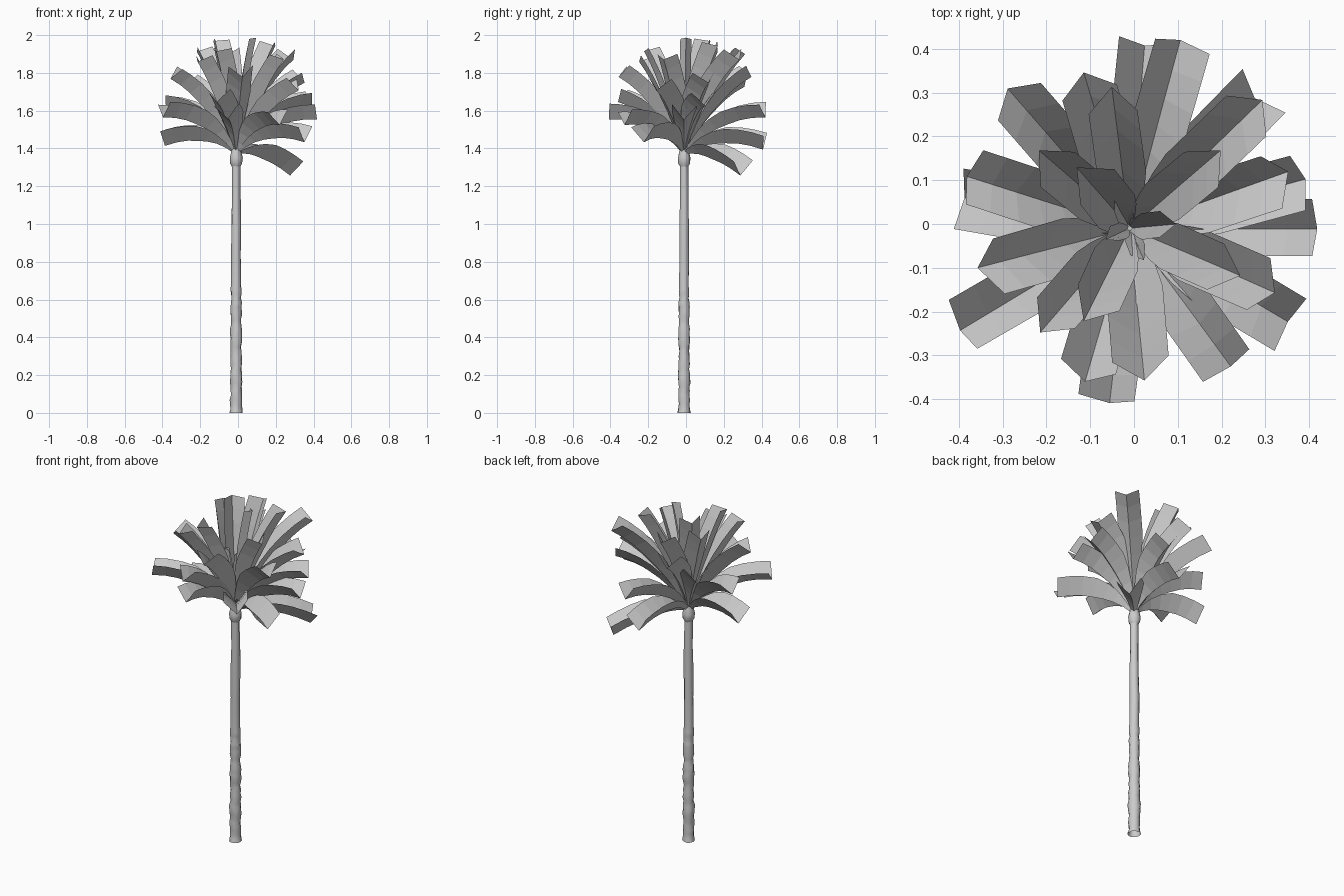
import bpy, bmesh, math, random
from mathutils import Vector

cube = bpy.data.objects.get("Cube")
if cube:
    bpy.data.objects.remove(cube, do_unlink=True)
random.seed(4)

grey = bpy.data.materials.new("plain_grey")
grey.use_nodes = True
grey.diffuse_color = (0.6, 0.6, 0.6, 1)
bsdf = grey.node_tree.nodes["Principled BSDF"]
bsdf.inputs["Base Color"].default_value = grey.diffuse_color
bsdf.inputs["Roughness"].default_value = 0.9

CENTRE = Vector((-0.01, -0.01, 0))
CROWN = CENTRE + Vector((0, 0, 1.37))


def finish(bm, name):
    mesh = bpy.data.meshes.new(name)
    bm.to_mesh(mesh)
    bm.free()
    mesh.materials.append(grey)
    ob = bpy.data.objects.new(name, mesh)
    bpy.context.collection.objects.link(ob)
    return ob


def lathe(name, profile, sides, rough):
    """Rings of (height, radius) joined into a slightly rough, smooth-shaded tube."""
    bm = bmesh.new()
    rings = []
    for z, r in profile:
        ring = []
        for i in range(sides):
            a = math.tau * i / sides
            rr = r * (1 + random.uniform(-rough, rough))
            ring.append(bm.verts.new(CENTRE + Vector((rr * math.cos(a), rr * math.sin(a), z))))
        rings.append(ring)
    for low, high in zip(rings, rings[1:]):
        for i in range(sides):
            j = (i + 1) % sides
            bm.faces.new((low[i], low[j], high[j], high[i])).smooth = True
    bm.faces.new(rings[-1])
    return finish(bm, name)


# Trunk: irregular old-leaf bumps low down, smooth higher up
profile = [(0, 0.035)]
steps = 30
for k in range(1, steps):
    z = 0.7 * k / steps
    profile.append((z, 0.033 - 0.01 * z + random.uniform(-0.003, 0.003)))
profile += [(0.85, 0.026), (1.0, 0.025), (1.15, 0.024), (1.32, 0.022)]
lathe("trunk", profile, 10, 0.09)

# Swollen collar below the leaves
lathe("crown_collar", [(1.3, 0.02), (1.32, 0.032), (1.35, 0.034), (1.375, 0.028), (1.41, 0.022)], 10, 0.05)


def frond(name, tip, half_width, arch, roll):
    """Arched leaf with a deep V-shaped section, narrow at its root."""
    tip = Vector(tip)
    out = tip - CROWN
    rise = out.z
    out.z = 0
    side = Vector((-out.y, out.x, 0)).normalized()
    mid = CROWN + out * 0.38 + Vector((0, 0, 0.6 * rise + arch))
    bm = bmesh.new()
    rows = []
    count = 7
    for k in range(count + 1):
        t = k / count
        p = CROWN * (1 - t) ** 2 + mid * 2 * t * (1 - t) + tip * t * t
        tangent = ((mid - CROWN) * (1 - t) + (tip - mid) * t).normalized()
        up = tangent.cross(side).normalized()
        s = side * math.cos(roll * t) + up * math.sin(roll * t)
        n = tangent.cross(s)
        if n.z < 0:
            n = -n
        w = half_width * min(1, 0.1 + 1.7 * t)
        keel = p - n * w * 0.55
        rim = p + n * w * 0.6
        back = tangent * (0.015 if k == count else 0)
        rows.append([bm.verts.new(v) for v in (rim + s * w - back, keel, rim - s * w - back)])
    for a, b in zip(rows, rows[1:]):
        for i in range(2):
            bm.faces.new((a[i], a[i + 1], b[i + 1], b[i]))
    return finish(bm, name)


# Leaf tiers: half width, arch, then tips as x, y, z
tiers = {
    "drooping_frond": (0.07, 0.12, [
        (0.29, 0.30, 1.29), (-0.40, 0.06, 1.45), (0.03, 0.42, 1.43), (0.36, -0.23, 1.47)]),
    "level_frond": (0.065, 0.1, [
        (0.42, -0.01, 1.59), (0.22, -0.33, 1.56), (-0.06, -0.41, 1.59), (-0.4, -0.24, 1.6),
        (0.11, 0.42, 1.6), (-0.38, 0.11, 1.64), (0.39, 0.10, 1.66)]),
    "rising_frond": (0.065, 0.06, [
        (-0.11, -0.35, 1.68), (-0.28, 0.30, 1.76), (0.34, 0.11, 1.78), (0.31, -0.15, 1.74),
        (-0.34, -0.1, 1.8), (0.02, -0.34, 1.81), (-0.11, 0.33, 1.81), (0.28, 0.27, 1.9)]),
    "upright_frond": (0.056, 0.01, [
        (-0.2, -0.23, 1.88), (-0.05, 0.29, 1.92), (-0.2, 0.15, 1.93), (-0.1, -0.2, 1.93),
        (0.18, 0.15, 1.96), (-0.11, 0.11, 1.98), (0.22, -0.11, 1.89)]),
    "heart_frond": (0.03, 0, [(0.08, 0, 1.99)]),
}
for tier, (width, arch, tips) in tiers.items():
    for i, tip in enumerate(tips):
        frond(f"{tier}_{i + 1}", tip, width, arch, random.uniform(-0.15, 0.15))

# Short young blades in the heart of the crown
for i in range(4):
    a = math.tau * i / 4 + 0.4
    reach = 0.05 + 0.02 * (i % 2)
    tip = CROWN + Vector((reach * math.cos(a), reach * math.sin(a), 0.25 + 0.06 * (i % 3)))
    frond(f"young_blade_{i + 1}", tip, 0.02, 0, 0.2)
